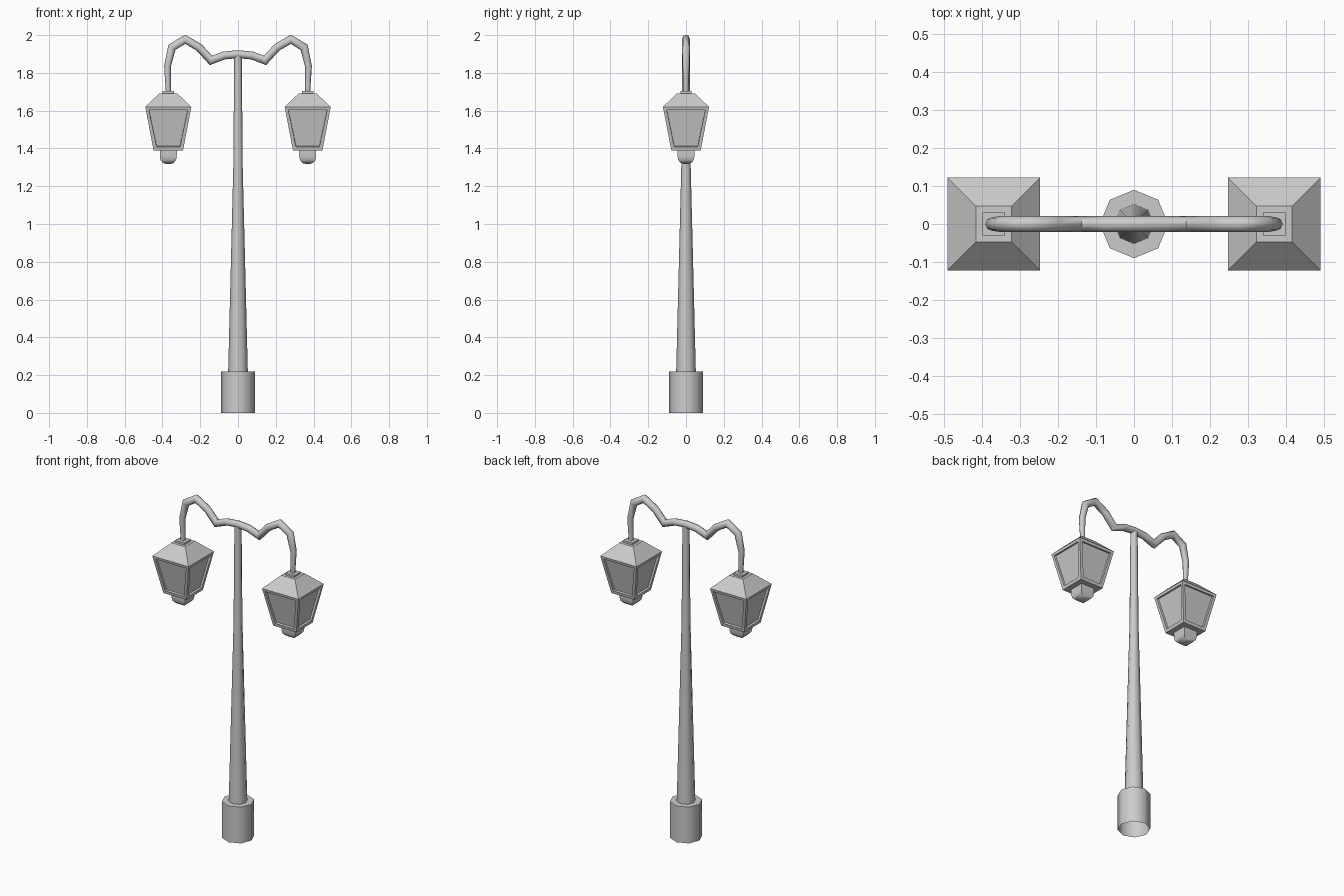
import bpy, bmesh, math
from mathutils import Vector

if "Cube" in bpy.data.objects:
    bpy.data.objects.remove(bpy.data.objects["Cube"])


def finish(name, bm, smooth=None):
    bmesh.ops.recalc_face_normals(bm, faces=bm.faces[:])
    mesh = bpy.data.meshes.new(name)
    bm.to_mesh(mesh)
    bm.free()
    ob = bpy.data.objects.new(name, mesh)
    bpy.context.collection.objects.link(ob)
    if smooth:
        bpy.ops.object.select_all(action='DESELECT')
        ob.select_set(True)
        bpy.context.view_layer.objects.active = ob
        bpy.ops.object.shade_smooth_by_angle(angle=math.radians(smooth))
    return ob


def skin(bm, rings, cap_start=True, cap_end=True):
    """Bridge vertex rings; return the side faces of each band."""
    rings = [[bm.verts.new(p) for p in ring] for ring in rings]
    n = len(rings[0])
    bands = [[bm.faces.new((a[i], a[(i + 1) % n], b[(i + 1) % n], b[i]))
              for i in range(n)] for a, b in zip(rings, rings[1:])]
    if cap_start:
        bm.faces.new(rings[0][::-1])
    if cap_end:
        bm.faces.new(rings[-1])
    return bands


def octagon(r, z):
    return [(r * math.cos(i * math.pi / 4), r * math.sin(i * math.pi / 4), z)
            for i in range(8)]


def square(h, z, cx):
    return [(cx + sx * h, sy * h, z)
            for sx, sy in ((-1, -1), (1, -1), (1, 1), (-1, 1))]


# Base: octagonal sleeve, open underneath
bm = bmesh.new()
skin(bm, [octagon(0.09, 0), octagon(0.09, 0.22)], cap_start=False)
finish("base", bm, 50)

# Tapered pole
bm = bmesh.new()
skin(bm, [octagon(r, z) for r, z in ((0.052, 0.22), (0.025, 1.3), (0.02, 1.89))])
finish("pole", bm, 50)

# Double scrolled arm: mitred tube along a mirrored path (x, z, radius)
half = [(0.075, 1.892, 0.021), (0.143, 1.866, 0.021), (0.206, 1.935, 0.021),
        (0.28, 1.978, 0.021), (0.35, 1.935, 0.021), (0.373, 1.835, 0.018),
        (0.369, 1.70, 0.013)]
path = [(-x, z, r) for x, z, r in half[::-1]] + [(0, 1.899, 0.021)] + half
pts = [Vector((x, 0, z)) for x, z, r in path]
rings = []
for i, p in enumerate(pts):
    d0 = (p - pts[max(i - 1, 0)]).normalized()
    d1 = (pts[min(i + 1, len(pts) - 1)] - p).normalized()
    t = (d0 + d1).normalized()
    mitre = 1 / max(t.dot(d1 if d1.length else d0), 0.6)
    side = Vector((-t.z, 0, t.x)) * mitre
    r = path[i][2]
    rings.append([p + r * (math.cos(a) * side + math.sin(a) * Vector((0, 1, 0)))
                  for a in (k * math.pi / 4 for k in range(8))])
bm = bmesh.new()
skin(bm, rings)
finish("arm", bm, 60)

# Lanterns
for label, cx in (("left", -0.369), ("right", 0.369)):
    # Pyramid roof and tapered body with recessed panes
    bm = bmesh.new()
    bands = skin(bm, [square(h, z, cx) for h, z in
                      ((0.078, 1.39), (0.122, 1.62), (0.047, 1.692))])
    bmesh.ops.recalc_face_normals(bm, faces=bm.faces[:])
    bmesh.ops.inset_individual(bm, faces=bands[0], thickness=0.025)
    bmesh.ops.inset_individual(bm, faces=bands[0], thickness=0.001, depth=-0.012)
    finish(label + "_lantern", bm)

    # Small cap joining the arm
    bm = bmesh.new()
    skin(bm, [square(0.03, z, cx) for z in (1.69, 1.704)])
    finish(label + "_lantern_cap", bm)

    # Rounded square finial underneath
    bm = bmesh.new()
    skin(bm, [square(h, z, cx) for h, z in
              ((0.012, 1.318), (0.028, 1.323), (0.041, 1.338),
               (0.045, 1.358), (0.045, 1.392))])
    finish(label + "_finial", bm, 45)
